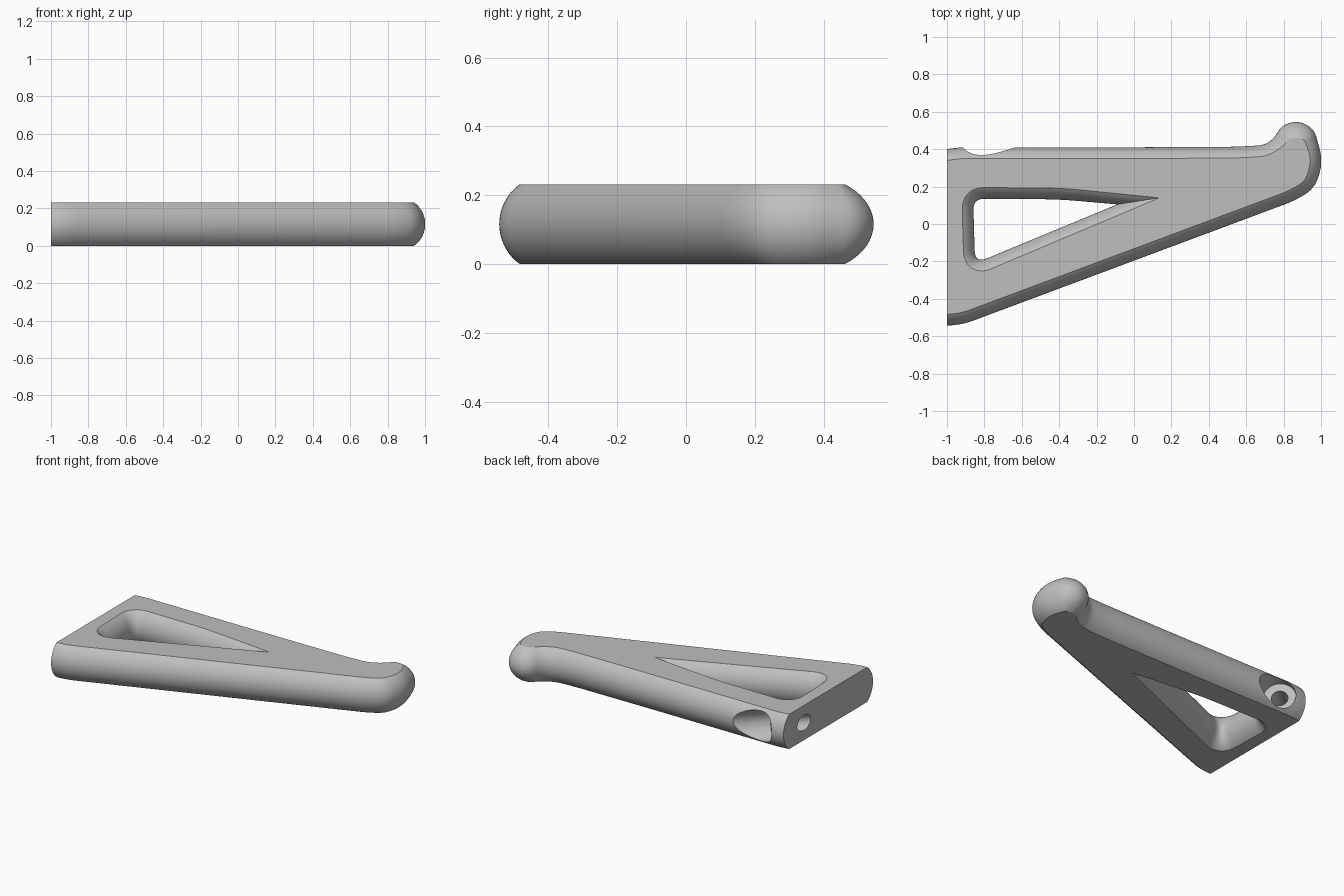
import bpy, bmesh, math
from mathutils import Vector

if "Cube" in bpy.data.objects:
    bpy.data.objects.remove(bpy.data.objects["Cube"])

HEIGHT, BULGE, LAYERS = 0.232, 0.06, 18
HALF = HEIGHT / 2
RADIUS = (HALF ** 2 + BULGE ** 2) / (2 * BULGE)

grey = bpy.data.materials.new("plain grey")
grey.use_nodes = True
grey.diffuse_color = (0.52, 0.52, 0.52, 1)
grey.node_tree.nodes["Principled BSDF"].inputs["Base Color"].default_value = (0.52, 0.52, 0.52, 1)


def rounded(corners, steps=8):
    """Closed outline from corners (x, y, trim), each softened by a curve."""
    points = []
    for i, (x, y, trim) in enumerate(corners):
        p = Vector((x, y))
        before = Vector(corners[i - 1][:2])
        after = Vector(corners[(i + 1) % len(corners)][:2])
        if trim == 0:
            points.append(p)
            continue
        a = p + (before - p).normalized() * trim
        b = p + (after - p).normalized() * trim
        for k in range(steps + 1):
            t = k / steps
            points.append(a * (1 - t) ** 2 + p * 2 * t * (1 - t) + b * t * t)
    return points


def offset(points, amount):
    """Move an outline to its left, with limited mitres; the knob is rounder."""
    moved = []
    for i, p in enumerate(points):
        d1 = (p - points[i - 1]).normalized()
        d2 = (points[(i + 1) % len(points)] - p).normalized()
        n1, n2 = Vector((-d1.y, d1.x)), Vector((-d2.y, d2.x))
        n = (n1 + n2).normalized()
        knob = 1 + 0.4 * min(max((p.y - 0.44) / 0.1, 0), 1)
        moved.append(p + n * amount * knob * min(1 / max(n.dot(n1), 0.01), 3.8))
    return moved


def wall(bm, points):
    """Bulging wall along an outline; returns its bottom and top edges."""
    rings = []
    for k in range(LAYERS + 1):
        u = -math.cos(math.pi * k / LAYERS) * 0.4 + (2 * k / LAYERS - 1) * 0.6
        inset = RADIUS - math.sqrt(RADIUS ** 2 - (u * HALF) ** 2)
        rings.append([bm.verts.new((q.x, q.y, HALF + u * HALF)) for q in offset(points, inset)])
    n = len(points)
    for low, high in zip(rings, rings[1:]):
        for i in range(n):
            j = (i + 1) % n
            bm.faces.new((low[i], low[j], high[j], high[i]))
    return [[bm.edges.get((r[i], r[(i + 1) % n])) for i in range(n)] for r in (rings[0], rings[-1])]


# Outer outline runs past the mounting face and is trimmed there
outer = rounded([(-1.15, -0.543, 0), (-0.93, -0.543, 0.08), (0.86, 0.125, 0.06),
                 (0.965, 0.19, 0.06), (1.012, 0.33, 0.075), (0.964, 0.506, 0.046),
                 (0.881, 0.553, 0.046), (0.789, 0.529, 0.046), (0.728, 0.423, 0.07),
                 (0.55, 0.413, 0.06), (0, 0.41, 0.1), (-0.93, 0.41, 0.04), (-1.15, 0.38, 0)])
opening = rounded([(-0.86, 0.135, 0.06), (-0.85, -0.21, 0.07),
                   (-0.09, 0.105, 0), (-0.4, 0.132, 0.1)])[::-1]

bm = bmesh.new()
outer_rims, opening_rims = wall(bm, outer), wall(bm, opening)
for a, b in zip(outer_rims, opening_rims):
    bmesh.ops.triangle_fill(bm, edges=a + b, use_beauty=True)

# Flat mounting face
cut = bmesh.ops.bisect_plane(bm, geom=bm.verts[:] + bm.edges[:] + bm.faces[:], dist=1e-5,
                             plane_co=(-1, 0, 0), plane_no=(-1, 0, 0), clear_outer=True)
rim = [e for e in cut["geom_cut"] if isinstance(e, bmesh.types.BMEdge)]
bmesh.ops.contextual_create(bm, geom=rim)
bmesh.ops.recalc_face_normals(bm, faces=bm.faces[:])
if bm.calc_volume(signed=True) < 0:
    bmesh.ops.reverse_faces(bm, faces=bm.faces[:])
mesh = bpy.data.meshes.new("hook_bracket")
bm.to_mesh(mesh)
bm.free()
mesh.materials.append(grey)
bracket = bpy.data.objects.new("hook_bracket", mesh)
bpy.context.collection.objects.link(bracket)


# Slanted screw hole with a wider recess for the screw head
def drill(name, radius, start, end):
    along = Vector((-1, -1, 0)).normalized()
    entry = Vector((-0.775, 0.41, HALF))
    bpy.ops.mesh.primitive_cylinder_add(vertices=48, radius=radius, depth=end - start,
                                        location=entry + along * (start + end) / 2,
                                        rotation=along.to_track_quat('Z', 'Y').to_euler())
    cutter = bpy.context.object
    cutter.name = name
    cutter.hide_render = True
    cutter.data.materials.append(grey)
    bpy.context.view_layer.objects.active = bracket
    mod = bracket.modifiers.new(name, 'BOOLEAN')
    mod.operation, mod.solver, mod.object = 'DIFFERENCE', 'EXACT', cutter
    bpy.ops.object.modifier_apply(modifier=name)
    bpy.data.objects.remove(cutter)


drill("screw_head_recess", 0.1, -0.3, 0.13)
drill("screw_hole", 0.05, 0.05, 0.5)

bpy.ops.object.select_all(action='DESELECT')
bracket.select_set(True)
bpy.context.view_layer.objects.active = bracket
bpy.ops.object.shade_smooth_by_angle(angle=math.radians(28))
